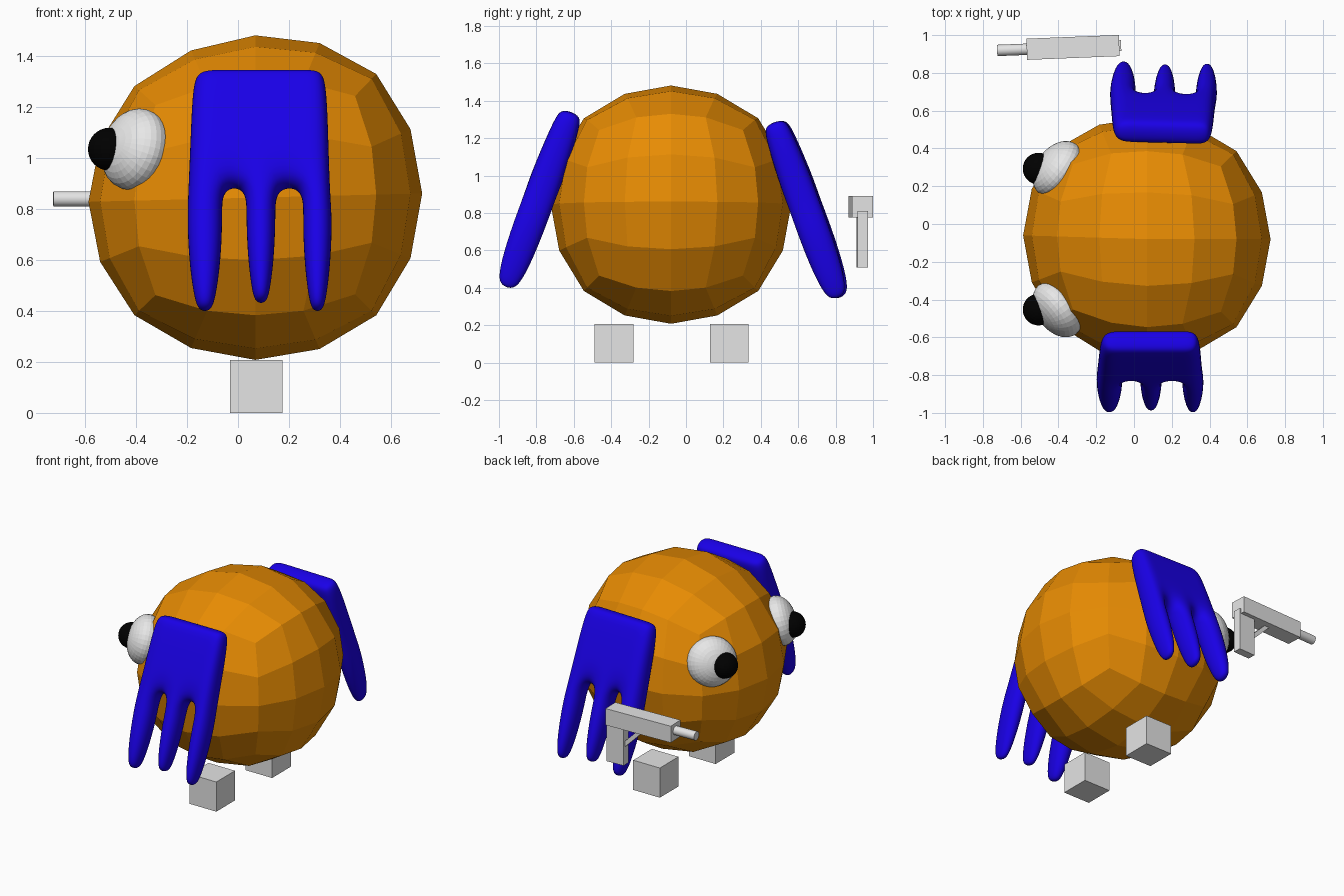
import bpy, bmesh, math
from mathutils import Matrix, Vector, Euler

if "Cube" in bpy.data.objects:
    bpy.data.objects.remove(bpy.data.objects["Cube"])


def material(name, rgb):
    m = bpy.data.materials.new(name)
    m.diffuse_color = (*rgb, 1)
    m.use_nodes = True
    m.node_tree.nodes["Principled BSDF"].inputs["Base Color"].default_value = m.diffuse_color
    return m


ORANGE = material("orange", (0.80, 0.26, 0.001))
BLUE = material("blue", (0.010, 0.0, 0.80))
GREY = material("grey", (0.78, 0.78, 0.78))
WHITE = material("white", (0.82, 0.82, 0.82))
BLACK = material("black", (0.0, 0.0, 0.0))


def make(name, bm, mat, matrix=Matrix()):
    bmesh.ops.recalc_face_normals(bm, faces=bm.faces[:])
    me = bpy.data.meshes.new(name)
    bm.to_mesh(me)
    bm.free()
    me.materials.append(mat)
    ob = bpy.data.objects.new(name, me)
    ob.matrix_world = matrix
    bpy.context.collection.objects.link(ob)
    return ob


def box(name, lo, hi, mat, matrix=Matrix()):
    lo, hi = Vector(lo), Vector(hi)
    bm = bmesh.new()
    bmesh.ops.create_cube(bm, size=1)
    for v in bm.verts:
        v.co = (lo + hi) / 2 + v.co * (hi - lo)
    return make(name, bm, mat, matrix)


def ball(name, radius, mat, matrix, segs=32, rings=16):
    bm = bmesh.new()
    bmesh.ops.create_uvsphere(bm, u_segments=segs, v_segments=rings, radius=radius)
    return make(name, bm, mat, matrix)


# Body: faceted sphere made from a gridded cube, slightly boxy and leaning up at +x
bm = bmesh.new()
bmesh.ops.create_cube(bm, size=2)
bmesh.ops.subdivide_edges(bm, edges=bm.edges[:], cuts=3, use_grid_fill=True)
for v in bm.verts:
    n = Vector([math.tan(c * math.pi / 4) for c in v.co]).normalized()
    n *= 1 + 0.085 * (1 - max(abs(c) for c in n))
    x, y, z = n.x * 0.655, n.y * 0.643, n.z * 0.637
    v.co = (x, y + 0.03 * max(0, -x), z + x * (0.025 + 0.055 * z))
make("body", bm, ORANGE, Matrix.Translation((0.068, -0.08, 0.845)))

# Feet
for side, y in (("front", -0.385), ("back", 0.23)):
    box(side + "_foot", (-0.031, y - 0.103, 0), (0.174, y + 0.103, 0.207), GREY)

# Eyes: flattened balls lying on the body, each with a round pupil
for side, s in (("front", -1), ("back", 1)):
    y = -0.08 + s * 0.373
    normal = Vector((-0.77, s * 0.58, 0.26))
    rot = normal.to_track_quat('Z', 'Y').to_matrix().to_4x4()
    ball(side + "_eye", 1, WHITE, Matrix.Translation((-0.405, y, 1.035)) @ rot
         @ Matrix.Diagonal((0.163, 0.163, 0.108, 1)))
    ball(side + "_pupil", 0.084, BLACK, Matrix.Translation((-0.505, y, 1.035)))


# Hands: palm with three tapering fingers, subdivided smooth
def hand(name, matrix):
    centres = (-0.21, 0.01, 0.232)
    palm = [(0.0, 0.10), (0.05, 0.14), (0.25, 0.165), (0.49, 0.18)]
    fingers = [(0.62, 0.185, 0.063), (0.80, 0.175, 0.056),
               (0.95, 0.14, 0.038), (1.003, 0.07, 0.02)]
    cols = [(-0.235, -0.13, -0.05, 0.07, 0.165, 0.248),
            (-0.262, -0.14, -0.05, 0.07, 0.175, 0.270),
            (-0.270, -0.14, -0.05, 0.07, 0.175, 0.278),
            (-0.280, -0.14, -0.05, 0.07, 0.175, 0.284)]
    pos = {}
    for r, (d, t) in enumerate(palm):
        for c in range(6):
            pos[c, r] = (cols[r][c], d, t)
    for i, (d, t, half) in enumerate(fingers):
        for c in range(6):
            f = c // 2
            w = half * (1.2 if f == 0 else 1)
            drop = d - (0.035 * (i + 1) / 4 if f == 1 else 0)
            pos[c, 4 + i] = (centres[f] + (w if c % 2 else -w), drop, t)
    bm = bmesh.new()
    vert = {(key, s): bm.verts.new((x, s * t / 2, 0.495 - d))
            for key, (x, d, t) in pos.items() for s in (-1, 1)}
    cells = [(c, r) for r in range(7) for c in range(5) if r < 3 or c % 2 == 0]
    count = {}
    for c, r in cells:
        ring = [(c, r), (c + 1, r), (c + 1, r + 1), (c, r + 1)]
        for s in (-1, 1):
            bm.faces.new([vert[k, s] for k in ring])
        for a, b in zip(ring, ring[1:] + ring[:1]):
            count.setdefault(frozenset((a, b)), []).append((a, b))
    # close the rim between the two faces of the hand
    for uses in count.values():
        if len(uses) == 1:
            a, b = uses[0]
            bm.faces.new([vert[a, -1], vert[b, -1], vert[b, 1], vert[a, 1]])
    ob = make(name, bm, BLUE, matrix)
    for p in ob.data.polygons:
        p.use_smooth = True
    sub = ob.modifiers.new("smooth", 'SUBSURF')
    sub.levels = sub.render_levels = 3


hand("front_hand", Matrix.Translation((0.08, -0.785, 0.877))
     @ Matrix.Rotation(math.radians(-20.3), 4, 'X'))
hand("back_hand", Matrix.Translation((0.15, 0.645, 0.822))
     @ Euler((math.radians(20), 0, math.radians(-1.5))).to_matrix().to_4x4())

# Blaster: body, grip, brace and barrel, turned slightly
gun = Matrix.Translation((-0.32, 0.935, 0)) @ Matrix.Rotation(math.radians(2.3), 4, 'Z')
box("blaster_body", (-0.248, -0.056, 0.775), (0.242, 0.056, 0.89), GREY, gun)
box("blaster_grip", (0.125, -0.028, 0.51), (0.252, 0.028, 0.81), GREY, gun)
box("blaster_brace", (-0.1, -0.014, -0.014), (0.1, 0.014, 0.014), GREY,
    gun @ Matrix.Translation((0.065, 0, 0.715)) @ Matrix.Rotation(math.radians(45), 4, 'Y'))
bm = bmesh.new()
bmesh.ops.create_cone(bm, cap_ends=True, segments=24, radius1=0.03, radius2=0.03, depth=0.18)
barrel = make("blaster_barrel", bm, GREY, gun @ Matrix.Translation((-0.315, 0.0, 0.84))
              @ Matrix.Rotation(math.radians(90), 4, 'Y'))
for p in barrel.data.polygons:
    p.use_smooth = len(p.vertices) == 4
